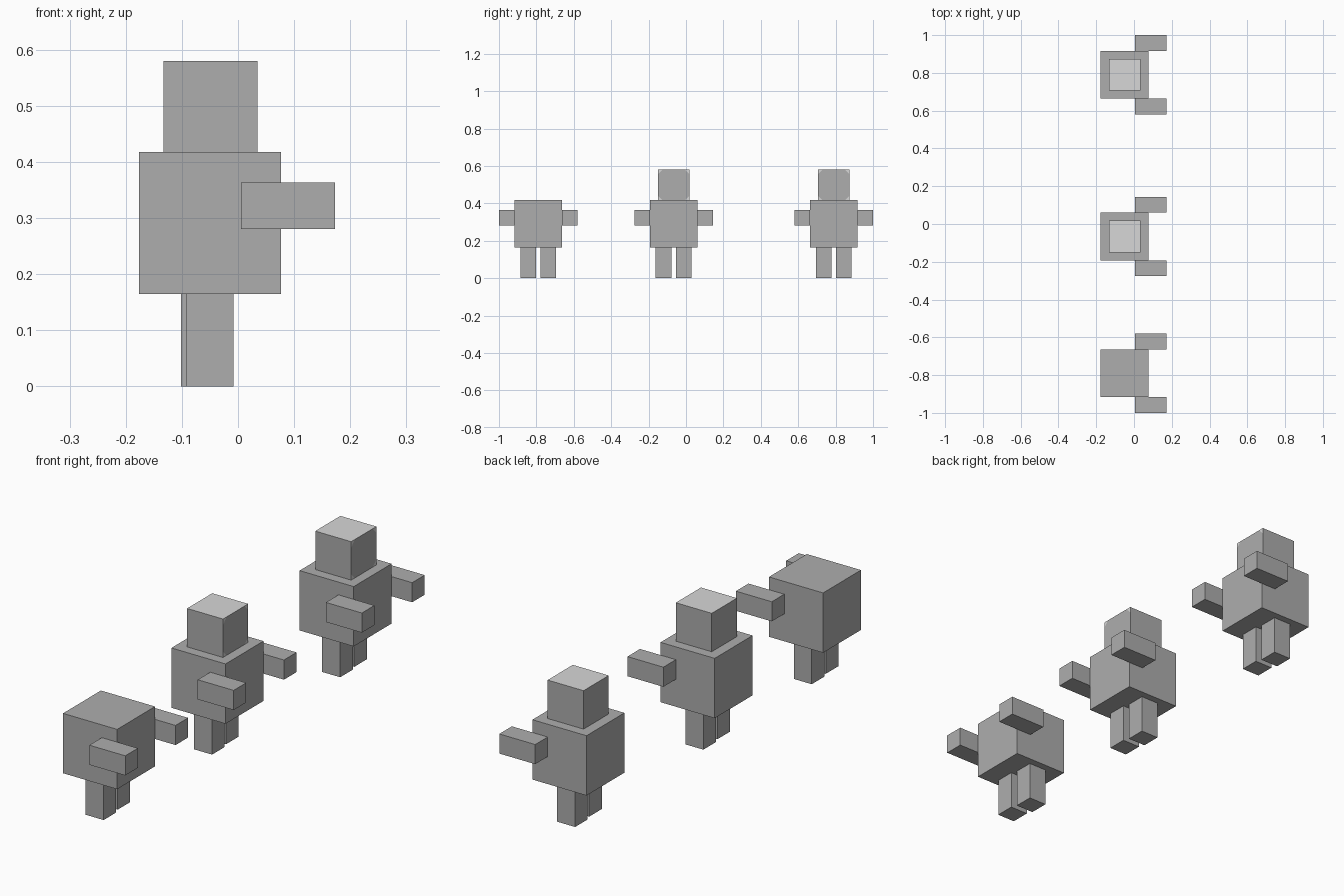
import bpy, bmesh
from mathutils import Vector

cube = bpy.data.objects.get("Cube")
if cube:
    bpy.data.objects.remove(cube, do_unlink=True)


def make_material(name, value):
    mat = bpy.data.materials.new(name)
    mat.use_nodes = True
    colour = (value, value, value, 1)
    mat.diffuse_color = colour
    mat.node_tree.nodes["Principled BSDF"].inputs["Base Color"].default_value = colour
    return mat


grey = make_material("mid grey", 0.42)
light = make_material("light grey", 0.68)


def box(name, centre, size, detail=None):
    """Add a box; detail may cut faces and assign materials in local space."""
    bm = bmesh.new()
    bmesh.ops.create_cube(bm, size=1)
    bmesh.ops.scale(bm, vec=size, verts=bm.verts)
    if detail:
        detail(bm, Vector(size) / 2)
    mesh = bpy.data.meshes.new(name)
    bm.to_mesh(mesh)
    bm.free()
    mesh.materials.append(grey)
    mesh.materials.append(light)
    obj = bpy.data.objects.new(name, mesh)
    obj.location = centre
    bpy.context.collection.objects.link(obj)


def head_detail(bm, half):
    # Light crown and small light corners on the face
    corner = 0.025
    reach = half.y + half.z - corner
    for sy in (-1, 1):
        for sz in (-1, 1):
            faces = [f for f in bm.faces if f.normal.x > 0.9]
            edges = {e for f in faces for e in f.edges}
            verts = {v for f in faces for v in f.verts}
            bmesh.ops.bisect_plane(
                bm, geom=faces + list(edges) + list(verts),
                plane_co=(0, sy * reach, 0), plane_no=(0, sy, sz))
            bm.normal_update()
    for f in bm.faces:
        c = f.calc_center_median()
        is_corner = f.normal.x > 0.9 and abs(c.y) + abs(c.z) > reach
        f.material_index = int(f.normal.z > 0.9 or is_corner)


def figure(label, y, has_head=True):
    box(label + "_body", (-0.05, y, 0.291), (0.253, 0.253, 0.253))
    if has_head:
        box(label + "_head", (-0.049, y, 0.498), (0.168, 0.168, 0.164), head_detail)
    for side, s in (("right", -1), ("left", 1)):
        box(f"{label}_{side}_arm", (0.089, y + s * 0.168, 0.322), (0.168, 0.084, 0.083))
        # One leg stands slightly further forward
        box(f"{label}_{side}_leg", (-0.055 - s * 0.005, y + s * 0.054, 0.0825),
            (0.084, 0.084, 0.165))


figure("headless_figure", -0.79, has_head=False)
figure("middle_figure", -0.066)
figure("end_figure", 0.79)
